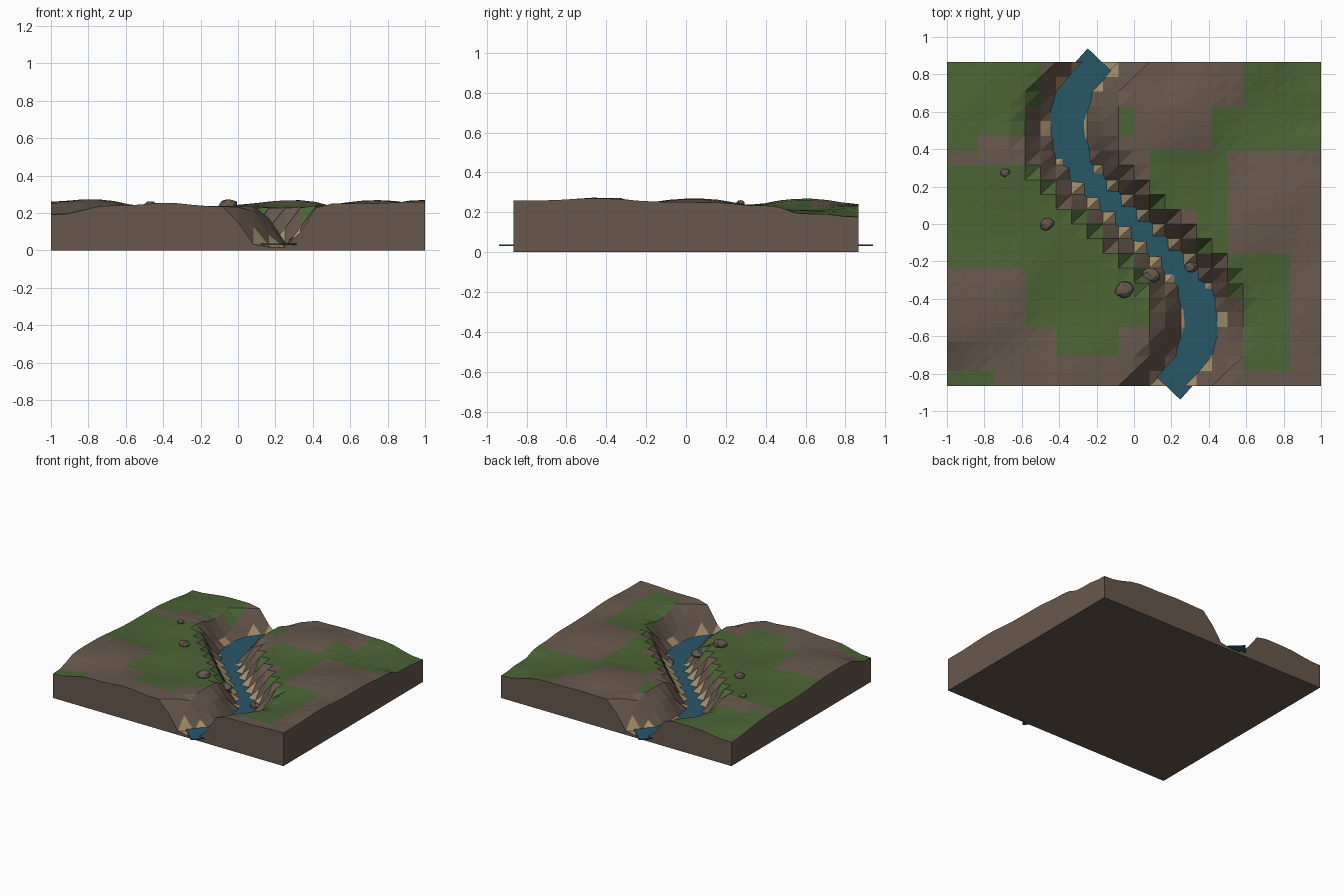
import bpy, bmesh, math, random
from mathutils import Vector

if "Cube" in bpy.data.objects:
    bpy.data.objects.remove(bpy.data.objects["Cube"])

random.seed(4)
NX, NY, HX, HY = 24, 22, 1.0, 0.865


def material(name, rgb):
    m = bpy.data.materials.new(name)
    m.diffuse_color = (*rgb, 1)
    m.use_nodes = True
    m.node_tree.nodes["Principled BSDF"].inputs["Base Color"].default_value = m.diffuse_color
    return m


SOIL = material("soil", (0.135, 0.098, 0.073))
GRASS = material("grass", (0.07, 0.125, 0.035))
SAND = material("sand", (0.36, 0.27, 0.15))
WATER = material("water", (0.022, 0.095, 0.14))
STONE = material("stone", (0.13, 0.10, 0.08))


def add_object(name, bm, mats):
    bmesh.ops.recalc_face_normals(bm, faces=bm.faces)
    mesh = bpy.data.meshes.new(name)
    bm.to_mesh(mesh)
    bm.free()
    for m in mats:
        mesh.materials.append(m)
    ob = bpy.data.objects.new(name, mesh)
    bpy.context.collection.objects.link(ob)
    return ob


def river_x(y):
    return -0.365 * math.sin(3.02 * y)


# Plateau heights (x, y, z) blended by distance
HILLS = [(-1, -.865, .19), (-.6, -.865, .24), (-.4, -.865, .255), (-.1, -.865, .235),
         (.6, -.865, .25), (1, -.865, .26), (1, -.45, .27), (1, .1, .25), (1, .4, .235),
         (1, .6, .19), (1, .865, .175), (-1, .865, .185), (-.8, .6, .215), (-1, .3, .23),
         (-.8, -.45, .275), (-1, -.5, .26), (-.6, 0, .225), (-.35, -.4, .215),
         (.3, .6, .27), (.1, .865, .235), (.6, .865, .235), (.75, .05, .27),
         (.35, .2, .225), (.7, -.4, .23), (.7, .6, .21), (-.65, .35, .24), (-.55, .86, .215)]


def height(x, y):
    total = weight = 0
    for hx, hy, hz in HILLS:
        w = 1 / ((x - hx) ** 2 + (y - hy) ** 2 + 0.004) ** 1.5
        total += w * hz
        weight += w
    top = total / weight
    # canyon carved by sideways distance from the river line
    t = min(1, max(0, (abs(x - river_x(y)) - 0.07) / 0.2))
    t = t * t * (3 - 2 * t)
    return 0.018 + (top - 0.018) * t


# Grass patches: x0, x1, y0, y1
MEADOWS = [(-1, -.5, .55, .87), (-.92, -.6, .46, .55), (-1, -.85, .38, .6),
           (-1, -.68, -.23, .3), (-.7, -.45, -.2, .3), (-.45, -.2, -.2, .05),
           (-.6, .1, -.58, -.12), (-.45, -.1, -.72, -.5), (-1, -.75, -.87, -.78),
           (.1, .5, .05, .38), (.3, .53, -.15, .1), (.44, 1, .4, .63), (.6, 1, .6, .87),
           (.52, .83, -.6, -.17), (.6, .84, -.78, -.6), (-.08, .03, .45, .65)]

# Terrain block: gridded top, plain walls and underside
bm = bmesh.new()
grid = []
for j in range(NY + 1):
    y = -HY + 2 * HY * j / NY
    xs = [-HX + 2 * HX * i / NX for i in range(NX + 1)]
    grid.append([bm.verts.new((x, y, height(x, y))) for x in xs])
for j in range(NY):
    for i in range(NX):
        a, b = grid[j][i], grid[j][i + 1]
        c, d = grid[j + 1][i + 1], grid[j + 1][i]
        mid = (a.co + b.co + c.co + d.co) / 4
        if mid.z < 0.05:
            kind = 2
        elif (abs(mid.x - river_x(mid.y)) > 0.2 and
              any(p[0] < mid.x < p[1] and p[2] < mid.y < p[3] for p in MEADOWS)):
            kind = 1
        else:
            kind = 0
        for tri in ((a, b, c), (a, c, d)):
            bm.faces.new(tri).material_index = kind
rim = (grid[0] + [r[-1] for r in grid[1:]] + grid[-1][-2::-1] +
       [r[0] for r in grid[-2:0:-1]])
base = [bm.verts.new((v.co.x, v.co.y, 0)) for v in rim]
for k in range(len(rim)):
    n = (k + 1) % len(rim)
    bm.faces.new((rim[k], base[k], base[n], rim[n]))
bm.faces.new(base)
add_object("terrain", bm, [SOIL, GRASS, SAND])

# River: flat slab swept along the river line
bm = bmesh.new()
rows = []
STEPS = 22
for k in range(STEPS + 1):
    y = -0.872 + 1.744 * k / STEPS
    slope = -0.365 * 3.02 * math.cos(3.02 * y)
    side = Vector((1, -slope, 0)).normalized() * 0.097
    centre = Vector((river_x(y), y, 0))
    rows.append([bm.verts.new(centre + side * s + Vector((0, 0, z)))
                 for s, z in ((-1, .030), (1, .030), (1, .038), (-1, .038))])
for p, q in zip(rows, rows[1:]):
    for e in range(4):
        f = (e + 1) % 4
        bm.faces.new((p[e], p[f], q[f], q[e]))
bm.faces.new(rows[0])
bm.faces.new(rows[-1])
add_object("river", bm, [WATER])

# Boulders: squashed, roughened icospheres: x, y, radius, turn
ROCKS = [(-.69, .275, .026, 0), (-.465, 0, .04, .5), (-.05, -.35, .053, .6),
         (.09, -.275, .048, -.2), (.305, -.23, .036, .3)]
for n, (x, y, r, turn) in enumerate(ROCKS):
    bm = bmesh.new()
    bmesh.ops.create_icosphere(bm, subdivisions=2, radius=r)
    for v in bm.verts:
        v.co *= random.uniform(0.88, 1.08)
        v.co.y *= 0.85
        v.co.z *= 0.65
    rock = add_object(f"boulder_{n + 1}", bm, [STONE])
    rock.location = (x, y, max(height(x, y), .04) + r * 0.25)
    rock.rotation_euler.z = turn
